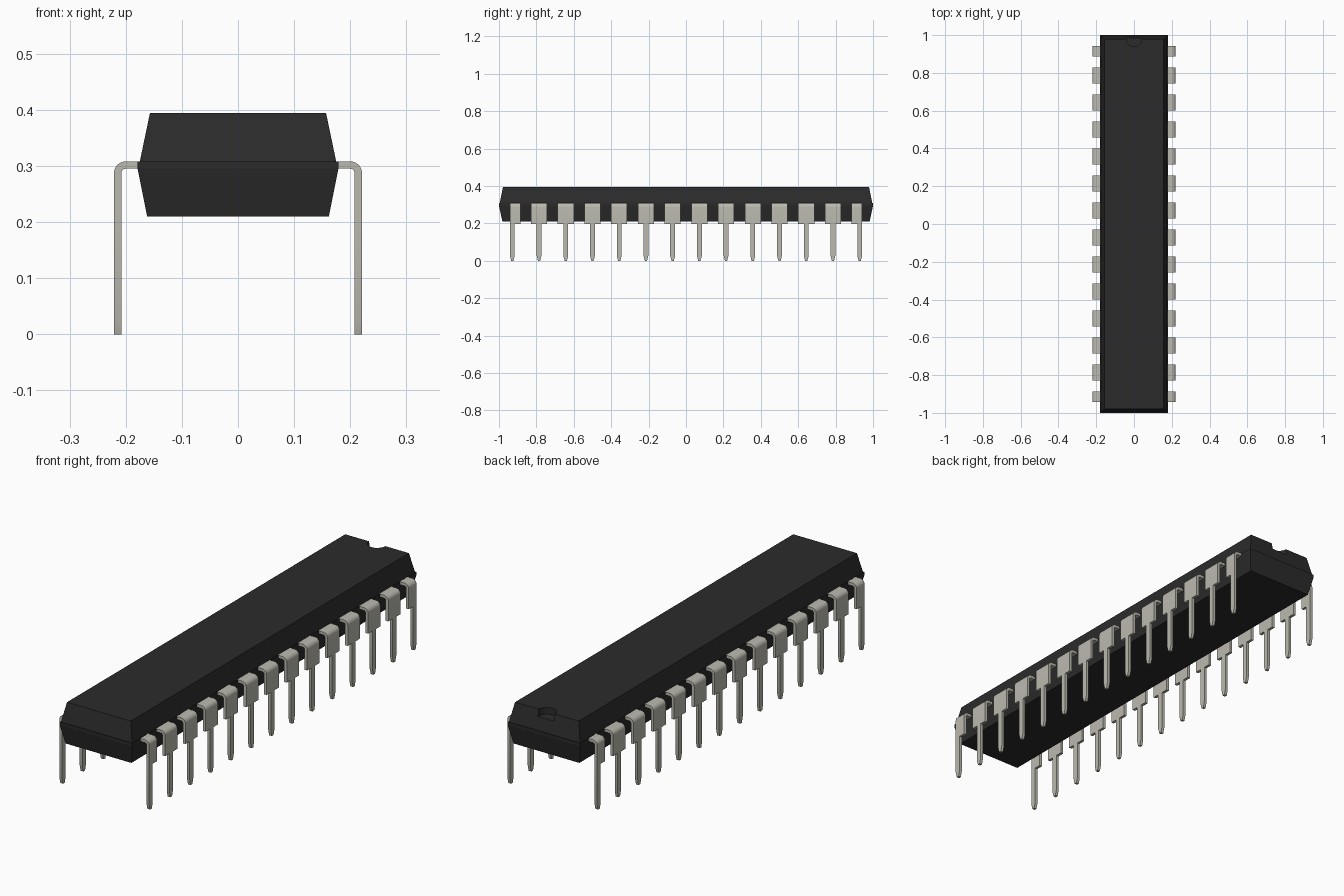
import bpy, bmesh, math

if "Cube" in bpy.data.objects:
    bpy.data.objects.remove(bpy.data.objects["Cube"])


def material(name, color):
    m = bpy.data.materials.new(name)
    m.diffuse_color = (*color, 1)
    m.use_nodes = True
    m.node_tree.nodes["Principled BSDF"].inputs["Base Color"].default_value = m.diffuse_color
    return m


PLASTIC = material("black_plastic", (0.024, 0.024, 0.024))
METAL = material("tin_metal", (0.5, 0.49, 0.43))


def loft(bm, rings, cap_start=True, cap_end=True):
    """Skin a list of equal-sized point rings into a shell."""
    rows = [[bm.verts.new(p) for p in r] for r in rings]
    for a, b in zip(rows, rows[1:]):
        n = len(a)
        for i in range(n):
            j = (i + 1) % n
            bm.faces.new((a[i], a[j], b[j], b[i]))
    if cap_start:
        bm.faces.new(rows[0][::-1])
    if cap_end:
        bm.faces.new(rows[-1])


def make_object(name, bm, mat):
    bmesh.ops.recalc_face_normals(bm, faces=bm.faces)
    mesh = bpy.data.meshes.new(name)
    bm.to_mesh(mesh)
    bm.free()
    mesh.materials.append(mat)
    ob = bpy.data.objects.new(name, mesh)
    bpy.context.collection.objects.link(ob)
    return ob


# Body: two tapered halves with a thin parting band
bm = bmesh.new()
sections = [(0.162, 0.982, 0.21), (0.179, 1.0, 0.295), (0.179, 1.0, 0.308),
            (0.175, 0.996, 0.308), (0.157, 0.979, 0.394)]
loft(bm, [[(-x, -y, z), (x, -y, z), (x, y, z), (-x, y, z)] for x, y, z in sections])
body = make_object("body", bm, PLASTIC)

# Orientation notch at the back end of the top
bpy.ops.mesh.primitive_cylinder_add(vertices=32, radius=0.04, depth=0.1,
                                    location=(0, 0.979, 0.364 + 0.05))
cutter = bpy.context.object
cutter.name = "notch_cutter"
cutter.hide_render = True
cutter.data.materials.append(PLASTIC)
cut = body.modifiers.new("notch", 'BOOLEAN')
cut.operation = 'DIFFERENCE'
cut.solver = 'EXACT'
cut.object = cutter
bpy.context.view_layer.objects.active = body
bpy.ops.object.modifier_apply(modifier="notch")
bpy.data.objects.remove(cutter)

# Lead dimensions
X_IN, X_OUT = 0.208, 0.221
Z_LOW, Z_HIGH = 0.295, 0.308
SHOULDER_Z, TIP_Z = 0.197, 0.026
R_IN = 0.008
R_OUT = R_IN + X_OUT - X_IN
PITCH = 1.857 / 13
PIN_HALF = 0.0128


def make_lead(name, y, y0, y1):
    """Wide bent shoulder from y0 to y1, with a narrow pin centred on y."""
    bm = bmesh.new()
    cx, cz = X_IN - R_IN, Z_LOW - R_IN
    path = [((0.165, Z_LOW), (0.165, Z_HIGH))]
    for i in range(9):
        a = math.pi / 2 * (1 - i / 8)
        c, s = math.cos(a), math.sin(a)
        path.append(((cx + R_IN * c, cz + R_IN * s), (cx + R_OUT * c, cz + R_OUT * s)))
    path.append(((X_IN, SHOULDER_Z), (X_OUT, SHOULDER_Z)))
    loft(bm, [[(i[0], y0, i[1]), (o[0], y0, o[1]), (o[0], y1, o[1]), (i[0], y1, i[1])]
              for i, o in path])
    # Pin with a chamfered tip
    pin = [(SHOULDER_Z, PIN_HALF), (TIP_Z, PIN_HALF), (0, 0.006)]
    loft(bm, [[(X_IN, y - h, z), (X_OUT, y - h, z), (X_OUT, y + h, z), (X_IN, y + h, z)]
              for z, h in pin])
    ob = make_object(name, bm, METAL)
    bpy.context.view_layer.objects.active = ob
    ob.select_set(True)
    bpy.ops.object.shade_smooth_by_angle(angle=math.radians(20))
    ob.select_set(False)
    return ob


def mirror(ob, axes):
    m = ob.modifiers.new("mirror", 'MIRROR')
    m.use_axis = axes
    m.use_mirror_merge = False


bpy.ops.object.select_all(action='DESELECT')

# Twelve inner leads per side
y_first = -5.5 * PITCH
inner = make_lead("inner_leads", y_first, y_first - 0.043, y_first + 0.043)
row = inner.modifiers.new("row", 'ARRAY')
row.count = 12
row.use_relative_offset = False
row.use_constant_offset = True
row.constant_offset_displace = (0, PITCH, 0)
mirror(inner, (True, False, False))

# Four corner leads with one-sided shoulders
y_end = -6.5 * PITCH
corner = make_lead("corner_leads", y_end, y_end - PIN_HALF, y_end + 0.043)
mirror(corner, (True, True, False))
